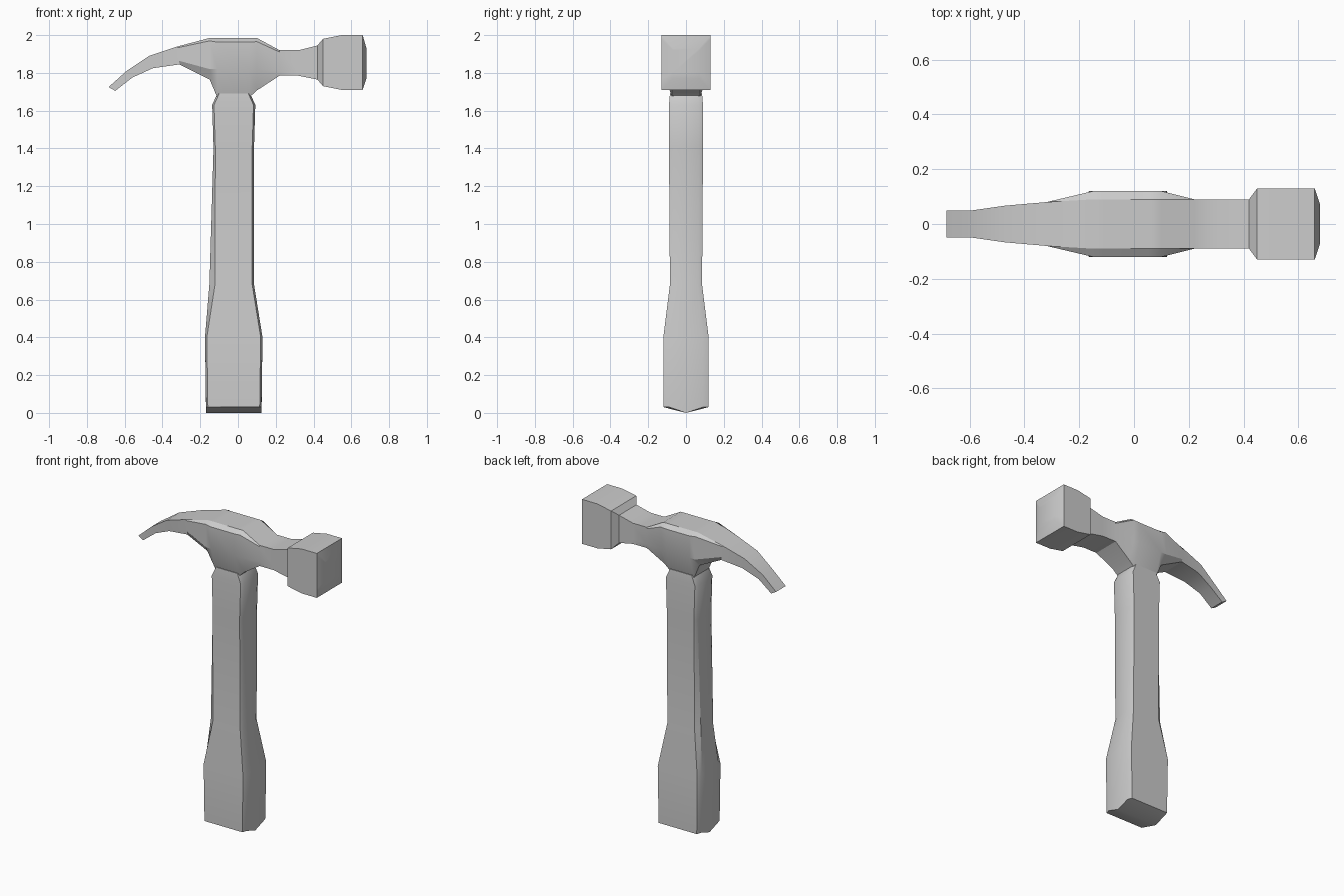
import bpy
import bmesh
from math import radians
from mathutils import Vector

# Remove the default cube only
default_cube = bpy.data.objects.get("Cube")
if default_cube:
    bpy.data.objects.remove(default_cube, do_unlink=True)

# Single flat colour
grey = bpy.data.materials.new("plain_grey")
grey.use_nodes = True
grey.diffuse_color = (0.6, 0.6, 0.6, 1)
grey.node_tree.nodes["Principled BSDF"].inputs["Base Color"].default_value = grey.diffuse_color


def loft(name, rings, split_start=None):
    """Skin a row of matching cross-sections and close both ends.

    split_start lists index groups for a folded first cap."""
    bm = bmesh.new()
    loops = [[bm.verts.new(point) for point in ring] for ring in rings]
    count = len(loops[0])
    for near, far in zip(loops, loops[1:]):
        for i in range(count):
            j = (i + 1) % count
            bm.faces.new((near[i], near[j], far[j], far[i]))
    for group in split_start or [range(count)]:
        bm.faces.new([loops[0][i] for i in group])
    bm.faces.new(loops[-1])
    bmesh.ops.recalc_face_normals(bm, faces=bm.faces)

    mesh = bpy.data.meshes.new(name)
    bm.to_mesh(mesh)
    bm.free()
    mesh.materials.append(grey)
    obj = bpy.data.objects.new(name, mesh)
    bpy.context.collection.objects.link(obj)

    bpy.ops.object.select_all(action="DESELECT")
    obj.select_set(True)
    bpy.context.view_layer.objects.active = obj
    bpy.ops.object.shade_smooth_by_angle(angle=radians(30))
    return obj


def head_ring(top_x, top_z, low_x, low_z, half, flare=0):
    """Eight-sided section: flat top, flared cheeks, narrower underside."""
    top, low = Vector((top_x, 0, top_z)), Vector((low_x, 0, low_z))
    shoulder = top.lerp(low, 0.07)
    cheek = low.lerp(top, 0.2)
    if flare:
        cheek.z = 1.82
    levels = [(top, half), (shoulder, half + flare),
              (cheek, half + flare), (low, half - flare / 2)]
    front = [point + Vector((0, -width, 0)) for point, width in levels]
    back = [point + Vector((0, width, 0)) for point, width in reversed(levels)]
    return front + back


def handle_ring(z, left, right, half, left_chamfer=0.01, drop=0):
    """Chamfered section with a middle point on each narrow side."""
    chamfer, inner, mid_z = 0.01, half * 0.74, z - drop
    front = [(left, -inner, z), (left + left_chamfer, -half, z),
             (right - chamfer, -half, z), (right, -inner, z)]
    back = [(x, -y, h) for x, y, h in reversed(front)]
    return front + [(right, 0, mid_z)] + back + [(left, 0, mid_z)]


# Head: claw, cheeks with neck, then the striking face
claw = [
    head_ring(-0.685, 1.725, -0.65, 1.705, 0.05),
    head_ring(-0.59, 1.81, -0.56, 1.775, 0.05),
    head_ring(-0.47, 1.89, -0.45, 1.825, 0.067),
    head_ring(-0.32, 1.94, -0.31, 1.845, 0.08),
]
cheeks = [
    head_ring(x, 1.985, x, low, 0.09, flare=0.03)
    for x, low in [(-0.15, 1.765), (-0.11, 1.67), (0.06, 1.67), (0.1, 1.707)]
]
poll = [
    head_ring(x, top, x, low, half)
    for x, top, low, half in [
        (0.22, 1.92, 1.785, 0.09),
        (0.32, 1.92, 1.785, 0.09),
        (0.42, 1.945, 1.765, 0.09),
        (0.45, 1.98, 1.73, 0.13),
        (0.55, 2, 1.71, 0.13),
        (0.66, 2, 1.71, 0.13),
        (0.68, 1.93, 1.77, 0.07),
    ]
]
loft("hammer_head", claw + cheeks + poll)

# Handle: ridged butt, wide grip, slim shaft, tapered top
handle = [
    handle_ring(0.03, -0.17, 0.125, 0.118, drop=0.03),
    handle_ring(0.4, -0.175, 0.13, 0.12),
    handle_ring(0.68, -0.152, 0.085, 0.085, left_chamfer=0.03),
    handle_ring(1.4, -0.13, 0.085, 0.09),
    handle_ring(1.63, -0.137, 0.092, 0.09),
    handle_ring(1.69, -0.11, 0.065, 0.085),
]
loft("handle", handle, split_start=[(4, 3, 2, 1, 0, 9), (9, 8, 7, 6, 5, 4)])
